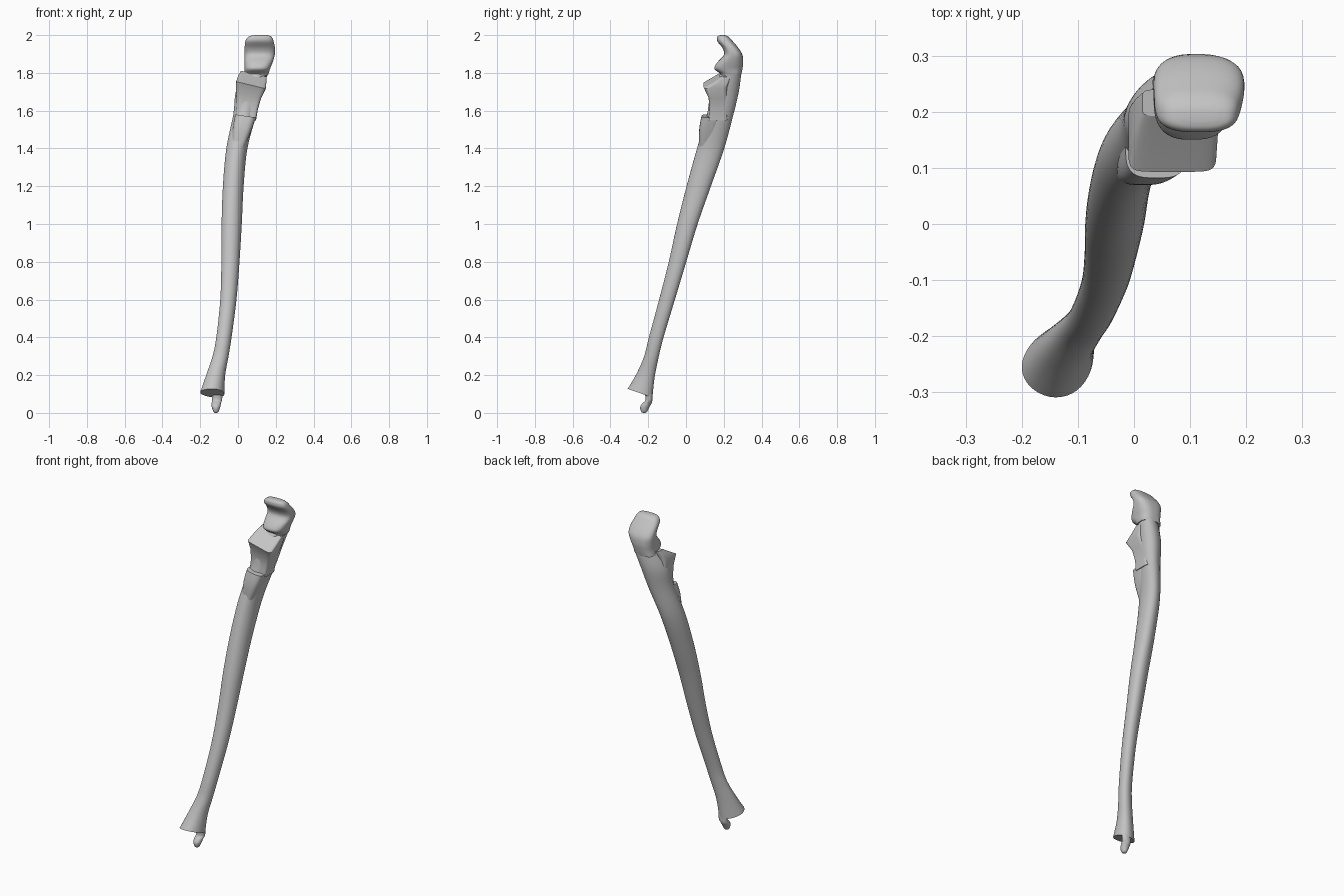
import bpy, bmesh, math

cube = bpy.data.objects.get("Cube")
if cube:
    bpy.data.objects.remove(cube, do_unlink=True)

bone = bpy.data.materials.new("bone_grey")
bone.use_nodes = True
COLOR = (0.55, 0.55, 0.55, 1)
bone.diffuse_color = COLOR
bone.node_tree.nodes["Principled BSDF"].inputs["Base Color"].default_value = COLOR


def spline(rows, steps):
    """Smoothly interpolate rows of section values."""
    out = []
    for i in range(len(rows) - 1):
        a, b = rows[max(i - 1, 0)], rows[i]
        c, d = rows[i + 1], rows[min(i + 2, len(rows) - 1)]
        for k in range(steps):
            t = k / steps
            out.append([q + t * ((r - p) + t * (2 * p - 5 * q + 4 * r - s
                        + t * (3 * (q - r) + s - p))) / 2
                        for p, q, r, s in zip(a, b, c, d)])
    return out + [rows[-1]]


def power(v, e):
    return math.copysign(abs(v) ** (2 / e), v)


def loft(name, rows, square=2, skew=0, ridge=0, slope_x=0, tilt=None,
         steps=4, sides=40, sharp=45):
    """Loft rounded sections; each row is z, x min, x max, y min, y max."""
    bm = bmesh.new()
    rings = []
    for z, x0, x1, y0, y1 in spline(rows, steps):
        cx, cy, a, b = (x0 + x1) / 2, (y0 + y1) / 2, (x1 - x0) / 2, (y1 - y0) / 2
        slope_y = tilt(z) if tilt else 0
        ring = []
        for i in range(sides):
            t = 2 * math.pi * (i + 0.5) / sides
            dx = a * power(math.cos(t), square)
            dy = b * power(math.sin(t + skew), square) * (1 + ridge * math.cos(t))
            ring.append(bm.verts.new((cx + dx, cy + dy, z + slope_x * dx + slope_y * dy)))
        rings.append(ring)
    for low, high in zip(rings, rings[1:]):
        for i in range(sides):
            j = (i + 1) % sides
            bm.faces.new((low[i], low[j], high[j], high[i]))
    bm.faces.new(rings[0][::-1])
    bm.faces.new(rings[-1])
    bmesh.ops.recalc_face_normals(bm, faces=bm.faces)
    mesh = bpy.data.meshes.new(name)
    bm.to_mesh(mesh)
    bm.free()
    mesh.materials.append(bone)
    obj = bpy.data.objects.new(name, mesh)
    bpy.context.collection.objects.link(obj)
    bpy.ops.object.select_all(action='DESELECT')
    obj.select_set(True)
    bpy.context.view_layer.objects.active = obj
    bpy.ops.object.shade_smooth_by_angle(angle=math.radians(sharp))
    return obj


# Long shaft, flared at the foot, leaning back towards the top
loft("shaft", [
    (.105, -.2, -.072, -.31, -.18),
    (.2, -.168, -.068, -.262, -.167),
    (.3, -.135, -.05, -.222, -.145),
    (.4, -.115, -.034, -.197, -.12),
    (.6, -.094, -.008, -.143, -.06),
    (.8, -.088, .008, -.092, 0),
    (1, -.087, .02, -.048, .06),
    (1.2, -.08, .03, .002, .13),
    (1.4, -.062, .05, .057, .2),
    (1.58, -.025, .098, .11, .249),
    (1.7, -.012, .13, .13, .277),
    (1.795, .03, .157, .18, .291)],
    skew=.18, ridge=.14, steps=6,
    tilt=lambda z: -.35 * max(0, 1 - (z - .105) / .2))

# Raised front edge below the joint
loft("front_ridge", [
    (1.4, -.035, .03, .07, .15),
    (1.5, -.028, .07, .07, .17),
    (1.572, -.015, .095, .082, .19)], square=3.2, slope_x=-.15)

# Projecting lower lip of the joint with its sloping top
loft("lower_joint_lip", [
    (1.56, -.012, .095, .118, .22),
    (1.62, -.008, .105, .124, .22),
    (1.68, -.01, .122, .119, .22),
    (1.735, -.01, .147, .093, .22),
    (1.765, 0, .15, .145, .23),
    (1.795, .015, .152, .192, .24)],
    square=7, slope_x=-.24, steps=1, sharp=28)

# Hooked upper end with a hollow front
loft("upper_hook", [
    (1.785, .032, .158, .185, .291),
    (1.797, .034, .162, .18, .294),
    (1.822, .035, .17, .15, .299),
    (1.855, .035, .183, .165, .303),
    (1.895, .035, .195, .2, .299),
    (1.93, .035, .196, .194, .279),
    (1.965, .038, .189, .167, .25),
    (1.985, .048, .182, .164, .232),
    (1.996, .065, .17, .17, .216),
    (2, .09, .15, .182, .204)], square=2.7)

# Small peg below the foot
loft("lower_peg", [
    (0, -.122, -.112, -.226, -.216),
    (.006, -.13, -.103, -.237, -.206),
    (.03, -.139, -.094, -.243, -.194),
    (.05, -.14, -.09, -.232, -.182),
    (.07, -.138, -.084, -.214, -.178),
    (.12, -.142, -.08, -.222, -.178)], sides=24)
